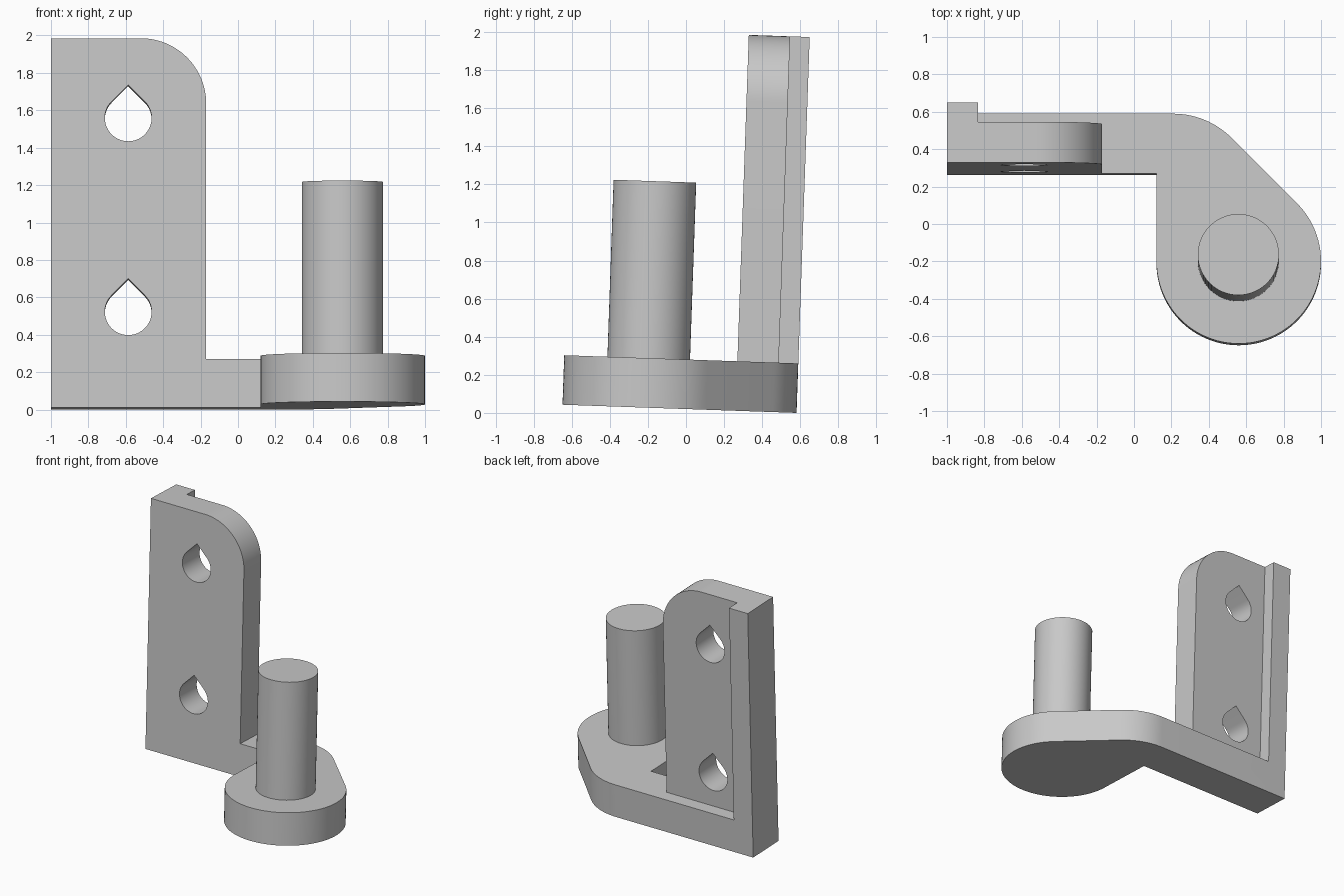
import bpy, bmesh
from math import radians, sin, cos, sqrt
from mathutils import Vector

cube = bpy.data.objects.get("Cube")
if cube:
    bpy.data.objects.remove(cube, do_unlink=True)

TILT = radians(2)
BASE_H = 0.26
FRONT, NOTCH, BACK = 0.261, 0.478, 0.581
PIN_X, PIN_Y, EYE_R = 0.56, -0.209, 0.44

steel = bpy.data.materials.new("plain grey steel")
steel.use_nodes = True
grey = (0.58, 0.58, 0.58, 1)
steel.diffuse_color = grey
steel.node_tree.nodes["Principled BSDF"].inputs["Base Color"].default_value = grey


def arc(cx, cy, r, start, end, steps):
    """Points along a circular arc, angles in degrees."""
    angles = [radians(start + (end - start) * i / steps) for i in range(steps + 1)]
    return [(cx + r * cos(a), cy + r * sin(a)) for a in angles]


def prism(name, outline, low, high, upright=False):
    """Extrude an outline along z, or along y when upright."""
    bm = bmesh.new()
    place = (lambda u, v: (u, low, v)) if upright else (lambda u, v: (u, v, low))
    face = bm.faces.new([bm.verts.new(place(u, v)) for u, v in outline])
    grown = bmesh.ops.extrude_face_region(bm, geom=[face])["geom"]
    step = Vector((0, high - low, 0)) if upright else Vector((0, 0, high - low))
    bmesh.ops.translate(bm, vec=step, verts=[g for g in grown if isinstance(g, bmesh.types.BMVert)])
    bmesh.ops.recalc_face_normals(bm, faces=bm.faces)
    mesh = bpy.data.meshes.new(name)
    bm.to_mesh(mesh)
    bm.free()
    mesh.materials.append(steel)
    obj = bpy.data.objects.new(name, mesh)
    bpy.context.collection.objects.link(obj)
    return obj


def activate(obj):
    bpy.ops.object.select_all(action='DESELECT')
    obj.select_set(True)
    bpy.context.view_layer.objects.active = obj


def combine(target, other, operation):
    mod = target.modifiers.new(operation.lower(), 'BOOLEAN')
    mod.operation, mod.object, mod.solver = operation, other, 'EXACT'
    activate(target)
    bpy.ops.object.modifier_apply(modifier=mod.name)
    bpy.data.objects.remove(other, do_unlink=True)


# Base arm with a round eye and a rounded shoulder
shoulder_x = PIN_X + EYE_R * sqrt(2) + PIN_Y - BACK - EYE_R * (sqrt(2) - 1)
outline = [(-1, BACK), (-1, FRONT), (PIN_X - EYE_R, FRONT)]
outline += arc(PIN_X, PIN_Y, EYE_R, 180, 405, 60)
outline += arc(shoulder_x, BACK - EYE_R, EYE_R, 45, 90, 14)
bracket = prism("bracket", outline, 0, BASE_H)

# Upright plate with one rounded top corner
TOP, EDGE, CORNER = 1.975, -0.17, 0.35
outline = [(-1, 0.1), (EDGE, 0.1)]
outline += arc(EDGE - CORNER, TOP - CORNER, CORNER, 0, 90, 24) + [(-1, TOP)]
plate = prism("plate", outline, FRONT, NOTCH, upright=True)

# Teardrop screw holes
HOLE_X, HOLE_R = -0.587, 0.125
for z in (0.512, 1.549):
    drop = arc(HOLE_X, z, HOLE_R, 135, 405, 40) + [(HOLE_X, z + HOLE_R * sqrt(2))]
    combine(plate, prism("hole", drop, 0, 1, upright=True), 'DIFFERENCE')

# Back lip along the outer edge
lip = prism("lip", [(-1, 0.1), (-0.835, 0.1), (-0.835, TOP), (-1, TOP)],
            FRONT, BACK, upright=True)
combine(plate, lip, 'UNION')
combine(bracket, plate, 'UNION')

# Hinge pin
pin = prism("hinge_pin", arc(PIN_X - 0.002, PIN_Y + 0.004, 0.217, 0, 354, 59), 0.2, 1.19)

# Smooth the curves and lean everything back slightly
for obj in (bracket, pin):
    activate(obj)
    bpy.ops.object.shade_smooth_by_angle(angle=radians(30))
    obj.rotation_euler.x = -TILT
    obj.location.z = BACK * sin(TILT)
